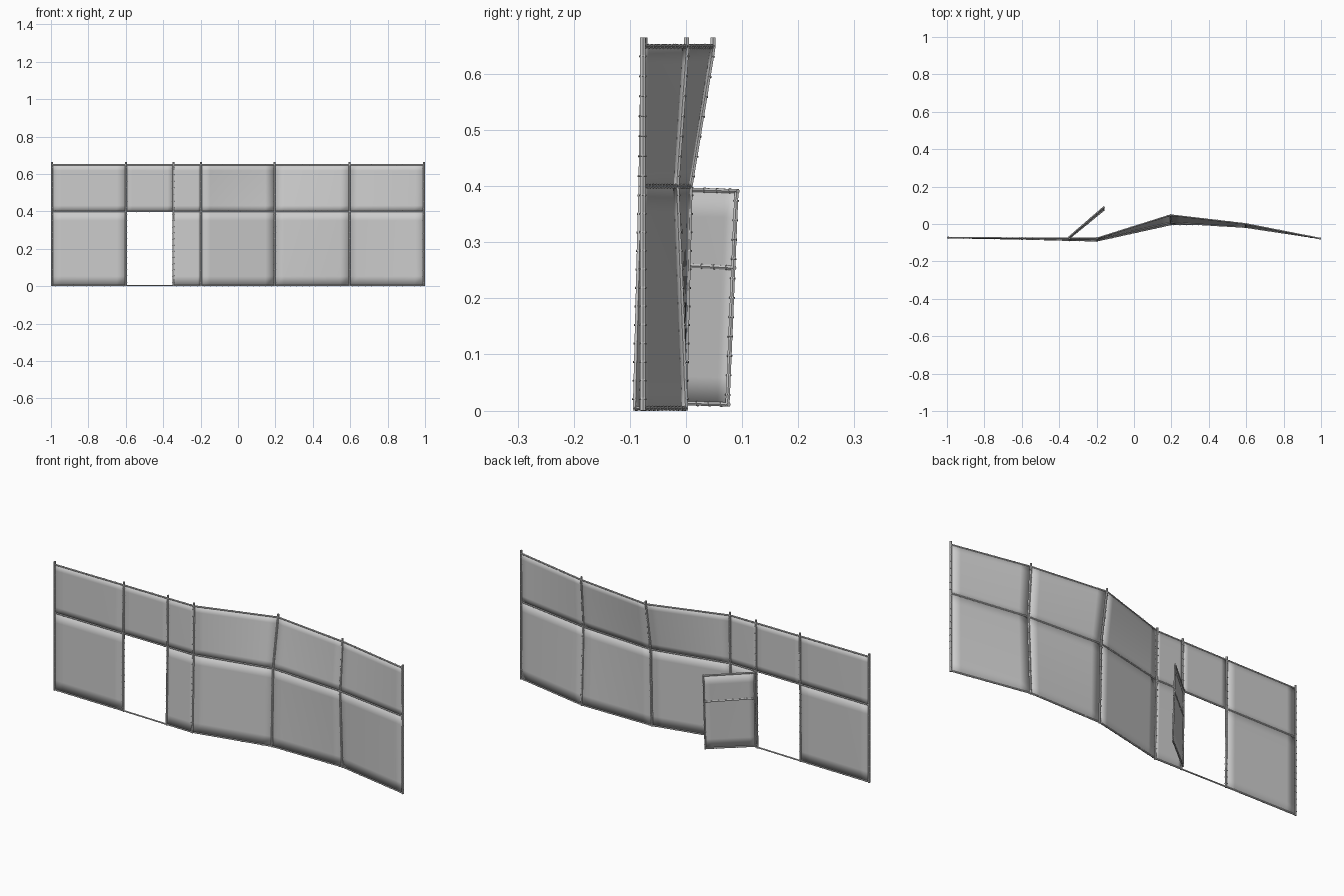
import bpy, bmesh
from mathutils import Vector

if "Cube" in bpy.data.objects:
    bpy.data.objects.remove(bpy.data.objects["Cube"])

# Post positions: x, then y at ground, middle rail and top rail
POSTS = [(-0.994, -0.073, -0.073, -0.073),
         (-0.598, -0.080, -0.077, -0.075),
         (-0.346, -0.087, -0.079, -0.076),
         (-0.198, -0.090, -0.080, -0.076),
         (0.196, -0.003, 0.007, 0.048),
         (0.596, -0.001, -0.017, 0.001),
         (0.994, -0.077, -0.077, -0.077)]
Z = (0.004, 0.400, 0.649)
TOP = 0.665
DOOR_BAY = 1


def pt(i, level):
    return Vector((POSTS[i][0], POSTS[i][1 + level], Z[level]))


def tube(name, points, radius):
    cu = bpy.data.curves.new(name, 'CURVE')
    cu.dimensions = '3D'
    cu.bevel_depth = radius
    cu.bevel_resolution = 1
    cu.use_fill_caps = True
    sp = cu.splines.new('POLY')
    sp.points.add(len(points) - 1)
    for p, co in zip(sp.points, points):
        p.co = (*co, 1)
    ob = bpy.data.objects.new(name, cu)
    bpy.context.collection.objects.link(ob)
    bpy.ops.object.select_all(action='DESELECT')
    ob.select_set(True)
    bpy.context.view_layer.objects.active = ob
    bpy.ops.object.convert(target='MESH')
    bpy.ops.object.shade_smooth_by_angle()
    return ob


def panel(name, a, b, c, d, n=8):
    # Bilinear thin sheet between four corners
    bm = bmesh.new()
    grid = [[bm.verts.new(a.lerp(b, i / n).lerp(d.lerp(c, i / n), j / n))
             for i in range(n + 1)] for j in range(n + 1)]
    for j in range(n):
        for i in range(n):
            f = bm.faces.new((grid[j][i], grid[j][i + 1],
                              grid[j + 1][i + 1], grid[j + 1][i]))
            f.smooth = True
    me = bpy.data.meshes.new(name)
    bm.to_mesh(me)
    bm.free()
    ob = bpy.data.objects.new(name, me)
    bpy.context.collection.objects.link(ob)
    mod = ob.modifiers.new('thickness', 'SOLIDIFY')
    mod.thickness = 0.002
    mod.offset = 0


def lashings(name, segments, step=0.033):
    # Small cord wraps along poles; each segment is (start, end, radius)
    bm = bmesh.new()
    for a, b, r in segments:
        d = b - a
        count = max(2, int(d.length / step))
        side = d.cross(Vector((0, 1, 0))).normalized()
        rot = (d.normalized() + side * 0.25).to_track_quat('Z', 'Y').to_matrix().to_4x4()
        for k in range(count):
            m = rot.copy()
            m.translation = a + d * ((k + 0.5) / count)
            bmesh.ops.create_cone(bm, cap_ends=True, segments=8, radius1=r,
                                  radius2=r, depth=0.0025, matrix=m)
    me = bpy.data.meshes.new(name)
    bm.to_mesh(me)
    bm.free()
    bpy.context.collection.objects.link(bpy.data.objects.new(name, me))


wraps = []

# Posts, bent at the middle rail
for i, p in enumerate(POSTS):
    lo, mid, hi = (pt(i, k) for k in range(3))
    tube(f"post_{i}", [(p[0], p[1], 0), mid, hi, (p[0], p[3], TOP)], 0.0055)
    wraps += [(lo, mid, 0.0064), (mid, hi, 0.0064)]

# Rails and sheet panels for each bay
for i in range(len(POSTS) - 1):
    for k, name in enumerate(("bottom_rail", "middle_rail", "top_rail")):
        a, b = pt(i, k), pt(i + 1, k)
        tube(f"{name}_{i}", [a, b], 0.0036)
        if not (i == DOOR_BAY and k == 0):
            wraps.append((a, b, 0.0046))
    for k, name in enumerate(("lower_panel", "upper_panel")):
        if not (i == DOOR_BAY and k == 0):
            panel(f"{name}_{i}", pt(i, k), pt(i + 1, k),
                  pt(i + 1, k + 1), pt(i, k + 1))
lashings("wall_lashings", wraps)

# Open door swung out behind the wall
d00, d10 = Vector((-0.345, -0.075, 0.015)), Vector((-0.162, 0.074, 0.011))
d01, d11 = Vector((-0.345, -0.068, 0.396)), Vector((-0.162, 0.090, 0.391))
m0, m1 = d00.lerp(d01, 0.65), d10.lerp(d11, 0.64)
panel("door_panel", d00, d10, d11, d01)
door_bars = {"door_hinge_bar": (d00, d01), "door_outer_bar": (d10, d11),
             "door_bottom_bar": (d00, d10), "door_top_bar": (d01, d11),
             "door_middle_bar": (m0, m1)}
for name, (a, b) in door_bars.items():
    ext = (b - a).normalized() * 0.004
    tube(name, [a - ext, b + ext], 0.0042)
lashings("door_lashings", [(a, b, 0.005) for a, b in door_bars.values()])
